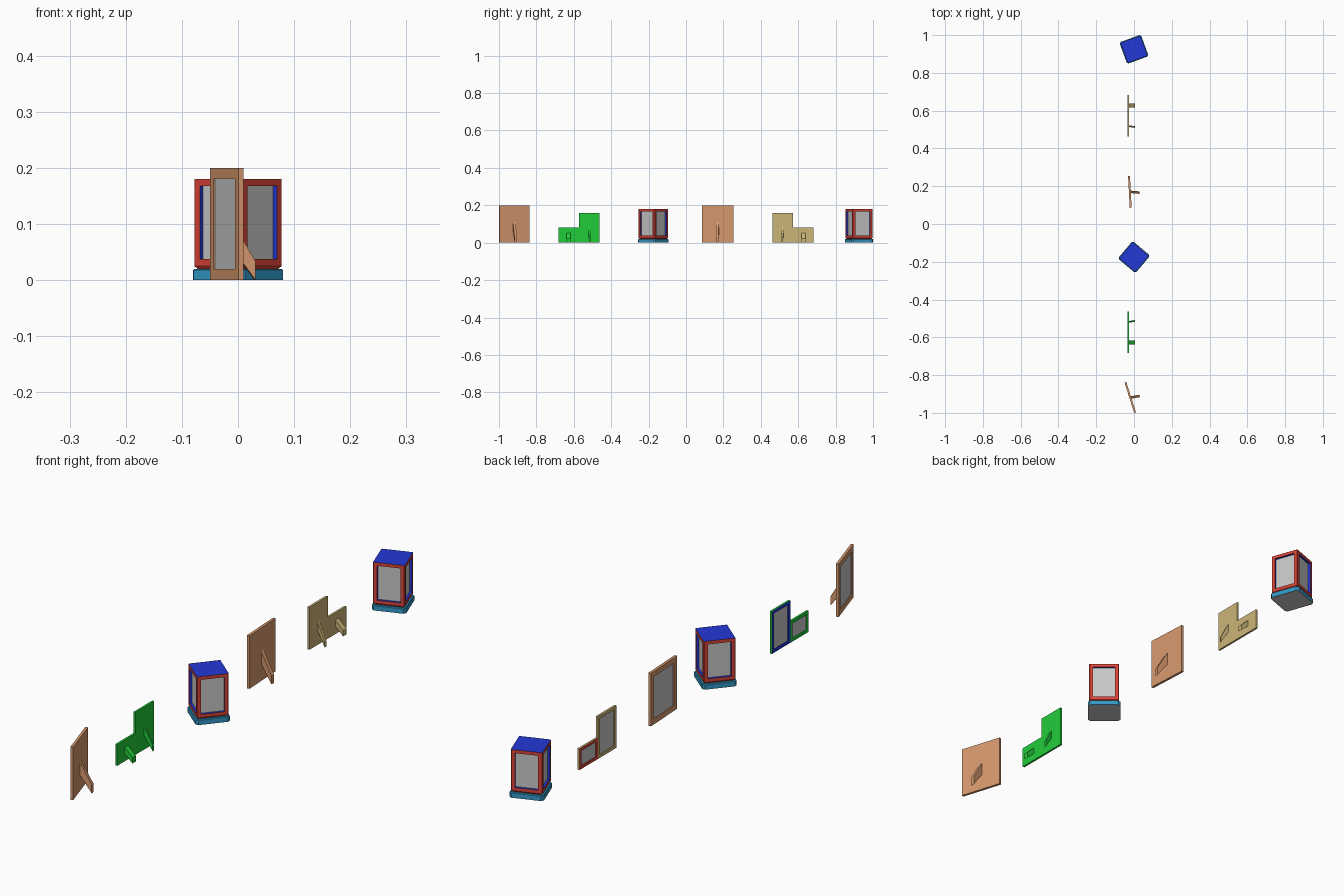
import bpy, bmesh, math
from mathutils import Matrix

if "Cube" in bpy.data.objects:
    bpy.data.objects.remove(bpy.data.objects["Cube"])


def mat(name, r, g, b):
    m = bpy.data.materials.new(name)
    lin = [((c + 0.055) / 1.055) ** 2.4 if c > 0.04 else c / 12.92 for c in (r, g, b)]
    m.diffuse_color = (*lin, 1)
    m.use_nodes = True
    m.node_tree.nodes["Principled BSDF"].inputs["Base Color"].default_value = m.diffuse_color
    return m


BROWN = mat("wood brown", 0.84, 0.60, 0.43)
GREEN = mat("bright green", 0.13, 0.80, 0.23)
TAN = mat("tan wood", 0.80, 0.71, 0.47)
RED = mat("red", 0.84, 0.26, 0.21)
BLUE = mat("blue", 0.14, 0.22, 0.84)
TEAL = mat("teal", 0.20, 0.60, 0.78)
GRAY = mat("photo gray", 0.78, 0.78, 0.78)


def finish(bm, name, mats, loc, yaw):
    bmesh.ops.recalc_face_normals(bm, faces=bm.faces)
    me = bpy.data.meshes.new(name)
    bm.to_mesh(me)
    bm.free()
    for m in mats:
        me.materials.append(m)
    ob = bpy.data.objects.new(name, me)
    ob.location = loc
    ob.rotation_euler.z = math.radians(yaw)
    bpy.context.collection.objects.link(ob)
    return ob


def recess(bm, face, rim, depth, rim_mat, wall_mat, panel_mat):
    """Inset a face as a frame rim and sink the middle as a photo panel."""
    bm.normal_update()
    r = bmesh.ops.inset_individual(bm, faces=[face], thickness=rim, use_even_offset=True)
    for f in r["faces"]:
        f.material_index = rim_mat
    r = bmesh.ops.inset_individual(bm, faces=[face], thickness=0.0001, depth=-depth,
                                   use_even_offset=True)
    for f in r["faces"]:
        f.material_index = wall_mat
    face.material_index = panel_mat


# flat photo frame: picture faces local -x, back is at +x
def frame(name, loc, yaw, y0, width, height, thick, rim, depth, back, front):
    bm = bmesh.new()
    bmesh.ops.create_cube(bm, size=1, matrix=Matrix.Translation((0, y0, height / 2))
                          @ Matrix.Diagonal((thick, width, height, 1)))
    bm.normal_update()
    face = next(f for f in bm.faces if f.normal.x < -0.9)
    recess(bm, face, rim, depth, 1, 1, 2)
    finish(bm, name, [back, front, GRAY], loc, yaw)


# slanted support leg from a side profile in (x, z)
def leg(name, loc, yaw, profile, width, m):
    bm = bmesh.new()
    f = bm.faces.new([bm.verts.new((x, -width / 2, z)) for x, z in profile])
    r = bmesh.ops.extrude_face_region(bm, geom=[f])
    bmesh.ops.translate(bm, vec=(0, width, 0),
                        verts=[v for v in r["geom"] if isinstance(v, bmesh.types.BMVert)])
    finish(bm, name, [m], loc, yaw)


# square prism with cut corners, made of rings (z, half width, corner cut)
def prism(rings):
    bm = bmesh.new()
    loops = []
    for z, h, c in rings:
        k = h - c
        pts = [(k, -h), (h, -k), (h, k), (k, h), (-k, h), (-h, k), (-h, -k), (-k, -h)]
        loops.append([bm.verts.new((x, y, z)) for x, y in pts])
    for a, b in zip(loops, loops[1:]):
        for i in range(8):
            j = (i + 1) % 8
            bm.faces.new((a[i], a[j], b[j], b[i]))
    bm.faces.new(loops[0][::-1])
    bm.faces.new(loops[-1])
    bm.normal_update()
    return bm


# large single frames
LARGE = [(-0.002, 0.115), (-0.002, 0.065), (0.046, 0), (0.046, 0.033)]
for n, x, y, yaw in (("first", -0.02, -0.918, 17.5), ("second", -0.022, 0.17, 3)):
    frame(f"{n}_large_frame", (x, y, 0), yaw, 0, 0.168, 0.2, 0.01, 0.02, 0.003, BROWN, BROWN)
    leg(f"{n}_large_frame_leg", (x + 0.005, y, 0), yaw - 8, LARGE, 0.013, BROWN)

# double frames: a tall and a short part side by side, mirrored by side
TALL = [(-0.001, 0.09), (-0.001, 0.055), (0.033, 0), (0.033, 0.022)]
SHORT = [(-0.001, 0.055), (-0.001, 0.03), (0.033, 0), (0.033, 0.022)]
for n, y, s, back, tall, short in (("green", -0.573, 1, GREEN, BLUE, GREEN),
                                   ("tan", 0.573, -1, TAN, TAN, RED)):
    loc = (-0.03, y, 0)
    frame(f"{n}_tall_frame", loc, 0, s * 0.055, 0.11, 0.16, 0.008, 0.012, 0.003, back, tall)
    frame(f"{n}_short_frame", loc, 0, -s * 0.055, 0.11, 0.08, 0.008, 0.012, 0.003, back, short)
    leg(f"{n}_tall_leg", (-0.027, y + s * 0.055, 0), 8 * s, TALL, 0.009, back)
    leg(f"{n}_short_leg", (-0.027, y - s * 0.055, 0), 0, SHORT, 0.02, back)

# photo cubes
for n, y, yaw in (("middle", -0.175, 50), ("end", 0.925, 20)):
    # body: red rims, blue top and recess walls, gray photos
    bm = prism([(0.019, 0.052, 0.004), (0.025, 0.0563, 0.0025), (0.18, 0.0563, 0.0025)])
    sides = [f for f in bm.faces if f.calc_area() > 0.012 and abs(f.normal.z) < 0.1]
    for f in bm.faces:
        f.material_index = 1 if f.normal.z > 0.9 else 0
    for f in sides:
        recess(bm, f, 0.0125, 0.009, 0, 1, 2)
    finish(bm, f"{n}_cube_body", [RED, BLUE, GRAY], (0, y, 0), yaw)
    # base: teal with a gray underside
    bm = prism([(0, 0.0607, 0.008), (0.018, 0.0607, 0.008), (0.02, 0.0587, 0.008)])
    for f in bm.faces:
        f.material_index = 1 if f.normal.z < -0.9 else 0
    finish(bm, f"{n}_cube_base", [TEAL, GRAY], (0, y, 0), yaw)
